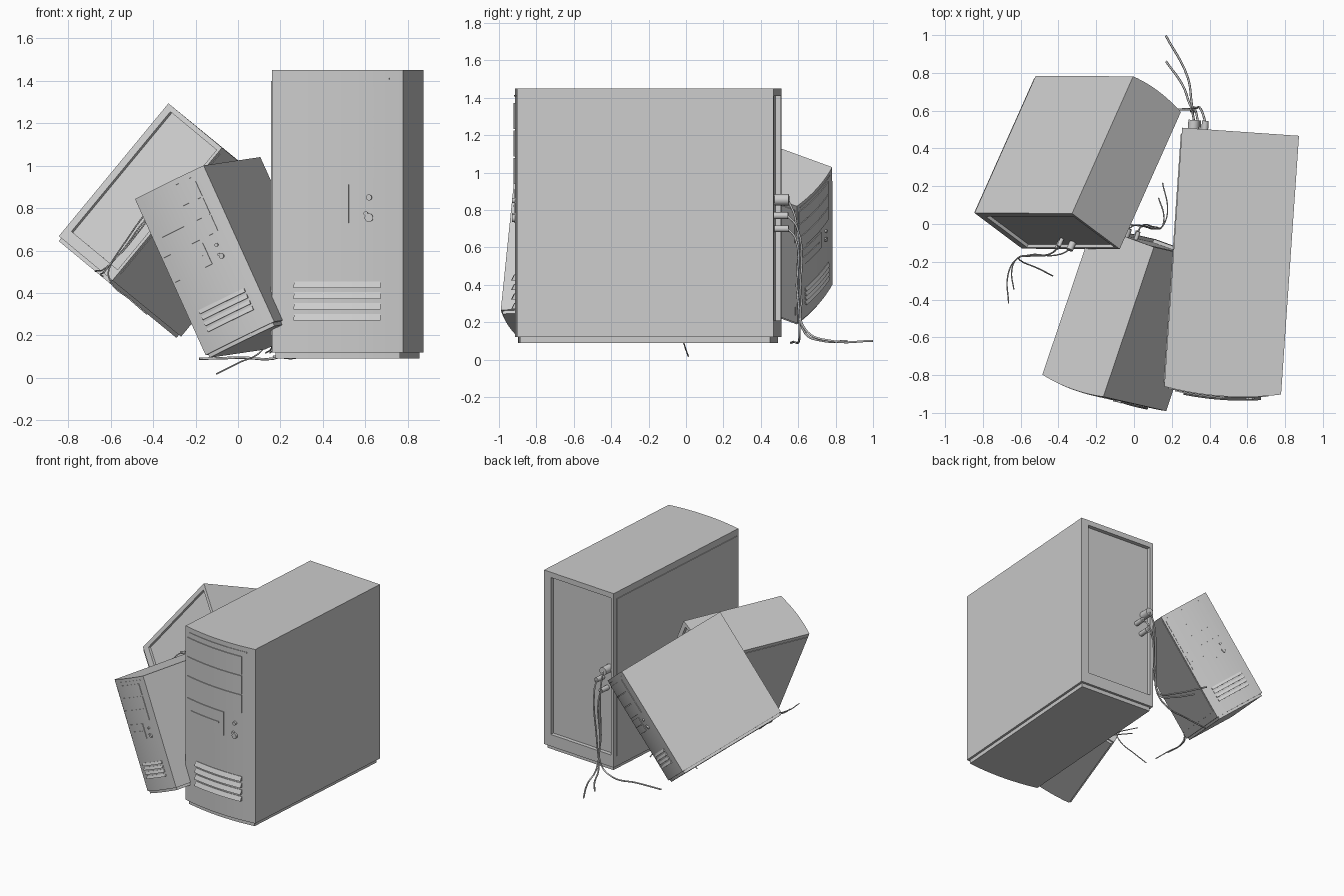
import bpy, bmesh, math
from mathutils import Vector, Matrix

if "Cube" in bpy.data.objects:
    bpy.data.objects.remove(bpy.data.objects["Cube"])

W, D, H = 0.62, 1.373, 1.36      # tower size in its own frame (origin: front left bottom corner)
parts = []                       # (name, data) shared by all three towers


def bow(x):
    return 0.03 * (1 - ((x - W / 2) / (W / 2)) ** 2)


def keep(name, bm):
    bmesh.ops.recalc_face_normals(bm, faces=bm.faces)
    me = bpy.data.meshes.new(name)
    bm.to_mesh(me)
    bm.free()
    me.shade_smooth()
    me.set_sharp_from_angle(angle=math.radians(30))
    parts.append((name, me))


def slab(bm, x0, x1, z0, z1, back, off0=0.0, off1=None, n=12):
    """Upright slab with a bowed front; off0/off1 push the front out at bottom/top."""
    off1 = off0 if off1 is None else off1
    rings = []
    for z, off in ((z0, off0), (z1, off1)):
        ring = [bm.verts.new((x0 + (x1 - x0) * i / n,
                              -bow(x0 + (x1 - x0) * i / n) - off, z)) for i in range(n + 1)]
        ring += [bm.verts.new((x1, back, z)), bm.verts.new((x0, back, z))]
        rings.append(ring)
    lo, hi = rings
    bm.faces.new(lo[::-1])
    bm.faces.new(hi)
    m = len(lo)
    faces = [bm.faces.new((lo[i], lo[(i + 1) % m], hi[(i + 1) % m], hi[i])) for i in range(m)]
    return faces[n + 1]          # the back face


def box(bm, x0, x1, y0, y1, z0, z1):
    mat = Matrix.Translation(((x0 + x1) / 2, (y0 + y1) / 2, (z0 + z1) / 2)) \
        @ Matrix.Diagonal((x1 - x0, y1 - y0, z1 - z0, 1))
    bmesh.ops.create_cube(bm, size=1, matrix=mat)


def peg(bm, x, y, z, r, length):
    mat = Matrix.Translation((x, y, z)) @ Matrix.Rotation(math.pi / 2, 4, 'X')
    bmesh.ops.create_cone(bm, cap_ends=True, segments=16, radius1=r, radius2=r,
                          depth=length, matrix=mat)


# case body with a recessed rear panel
bm = bmesh.new()
rear = slab(bm, 0, W, 0.03, H, D)
bmesh.ops.recalc_face_normals(bm, faces=bm.faces)
bmesh.ops.inset_individual(bm, faces=[rear], thickness=0.03)
for v in rear.verts:
    v.co.x = 0.025 if v.co.x < W / 2 else 0.56
    v.co.z = 0.12 if v.co.z < H / 2 else 1.32
inner = bmesh.ops.extrude_discrete_faces(bm, faces=[rear])["faces"][0]
for v in inner.verts:
    v.co.y -= 0.03
keep("case_body", bm)

# inset plinth
bm = bmesh.new()
slab(bm, 0.017, W - 0.017, 0, 0.03, D - 0.018, -0.017)
keep("plinth", bm)

# removable side cover
bm = bmesh.new()
box(bm, -0.005, 0.01, 0.02, D - 0.03, 0.11, 1.31)
keep("side_cover", bm)

# drive bay covers, floppy cover and trim strip
bm = bmesh.new()
for i in range(3):
    z = 0.85 + i * 0.147
    slab(bm, 0.022, 0.515, z, z + 0.138, 0.02, 0.006)
keep("drive_bay_covers", bm)
bm = bmesh.new()
slab(bm, 0.022, 0.365, 0.64, 0.82, 0.02, 0.006)
slab(bm, 0.06, 0.325, 0.725, 0.737, 0.02, 0.011)
keep("floppy_cover", bm)
bm = bmesh.new()
slab(bm, 0.04, 0.555, 1.316, 1.324, 0.02, 0.004)
keep("trim_strip", bm)

# sloping vent slats
bm = bmesh.new()
for i in range(4):
    z = 0.18 + i * 0.051
    slab(bm, 0.105, 0.515, z, z + 0.032, 0.02, 0.02, 0.004)
keep("vent_slats", bm)

# power and reset buttons
bm = bmesh.new()
for z, r in ((0.665, 0.02), (0.76, 0.014), (0.685, 0.01)):
    peg(bm, 0.46 if r > 0.01 else 0.445, -bow(0.46), z, r, 0.03)
keep("front_buttons", bm)

# rear plugs
bm = bmesh.new()
for x, z, r in ((0.08, 0.61, 0.018), (0.12, 0.68, 0.018), (0.06, 0.765, 0.03)):
    peg(bm, x, D + 0.005, z, r, 0.08)
keep("rear_plugs", bm)

# trailing cables
paths = [
    [(0.08, 0.04, 0.61), (0.07, 0.08, 0.56), (0.05, 0.09, 0.25), (0.04, 0.14, 0.06),
     (0.01, 0.27, 0.01), (-0.12, 0.48, 0.01)],
    [(0.12, 0.04, 0.68), (0.10, 0.09, 0.62), (0.06, 0.11, 0.25), (0.03, 0.13, 0.05),
     (-0.01, 0.22, 0.01), (-0.11, 0.345, 0.01)],
    [(0.06, 0.04, 0.765), (0.05, 0.08, 0.66), (0.04, 0.09, 0.3), (0.03, 0.10, 0.08),
     (-0.06, 0.09, 0.01), (-0.25, 0.05, 0.005), (-0.44, 0.02, 0.0)],
]
for k, path in enumerate(paths):
    cu = bpy.data.curves.new(f"cable_{k + 1}", 'CURVE')
    cu.dimensions = '3D'
    cu.bevel_depth = 0.006
    cu.bevel_resolution = 1
    cu.resolution_u = 6
    cu.use_fill_caps = True
    sp = cu.splines.new('BEZIER')
    sp.bezier_points.add(len(path) - 1)
    for bp, (x, y, z) in zip(sp.bezier_points, path):
        bp.co = (x, D + y, z)
        bp.handle_left_type = bp.handle_right_type = 'AUTO'
    parts.append((cu.name, cu))


# place the three towers: origin, depth axis, up axis, scale
def place(prefix, origin, depth, up, s):
    y = Vector(depth).normalized()
    x = y.cross(Vector(up)).normalized()
    z = x.cross(y)
    mat = Matrix((x, y, z)).transposed().to_4x4()
    mat = Matrix.Translation(origin) @ mat @ Matrix.Scale(s, 4)
    for name, data in parts:
        ob = bpy.data.objects.new(f"{prefix}_{name}", data)
        bpy.context.collection.objects.link(ob)
        ob.matrix_world = mat


place("upright_tower", (0.16, -0.86, 0.09), (0.095, 1.37, 0), (0, 0, 1), 1.0)
place("leaning_tower", (-0.145, -0.875, 0.09), (0.27, 0.80, 0.04), (-0.34, 0.075, 0.75), 0.61)
place("fallen_tower", (-0.28, 0.595, 0.18), (-0.33, -0.74, 0.27), (0.53, 0, 0.64), 0.61)
